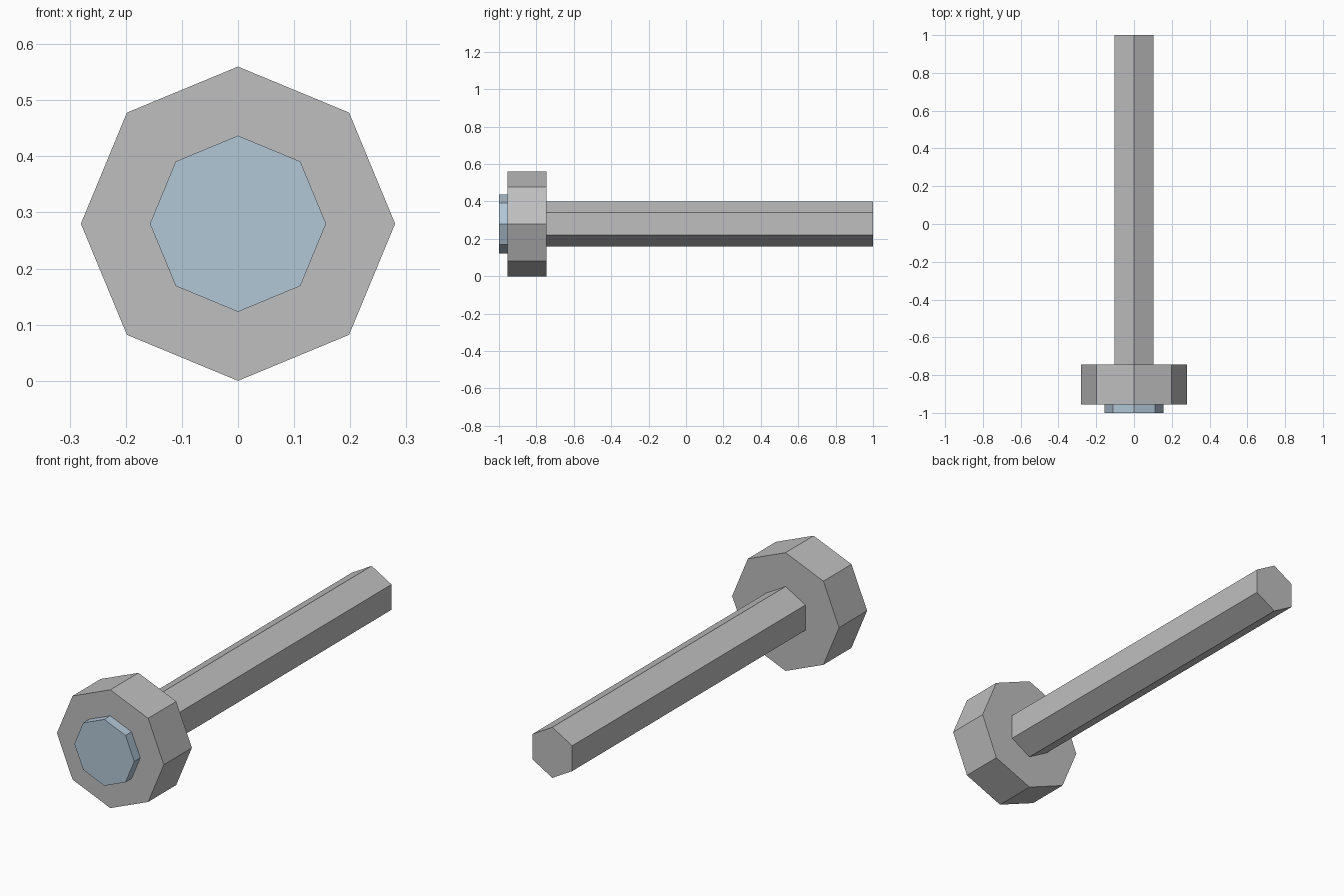
import bpy, bmesh
from math import sin, cos, tau

if "Cube" in bpy.data.objects:
    bpy.data.objects.remove(bpy.data.objects["Cube"])

CENTRE_Z = 0.28


def material(name, rgb):
    m = bpy.data.materials.new(name)
    m.diffuse_color = (*rgb, 1)
    m.use_nodes = True
    m.node_tree.nodes["Principled BSDF"].inputs["Base Color"].default_value = m.diffuse_color
    return m


def prism(name, sides, radius, y0, y1, mat):
    """Flat-sided bar along y with one corner pointing straight up."""
    bm = bmesh.new()
    rings = [[bm.verts.new((radius * sin(tau * i / sides), y,
                            CENTRE_Z + radius * cos(tau * i / sides)))
              for i in range(sides)] for y in (y0, y1)]
    bm.faces.new(rings[0])
    bm.faces.new(rings[1][::-1])
    for i in range(sides):
        j = (i + 1) % sides
        bm.faces.new((rings[0][i], rings[1][i], rings[1][j], rings[0][j]))
    bmesh.ops.recalc_face_normals(bm, faces=bm.faces)
    mesh = bpy.data.meshes.new(name)
    bm.to_mesh(mesh)
    bm.free()
    mesh.materials.append(mat)
    ob = bpy.data.objects.new(name, mesh)
    bpy.context.collection.objects.link(ob)
    return ob


grey = material("grey metal", (0.52, 0.52, 0.52))
glass = material("pale blue glass", (0.45, 0.57, 0.68))

# Six-sided handle, eight-sided head, eight-sided lens
prism("handle", 6, 0.12, -0.745, 1.0, grey)
prism("head", 8, 0.28, -0.955, -0.745, grey)
prism("lens", 8, 0.157, -1.0, -0.955, glass)
